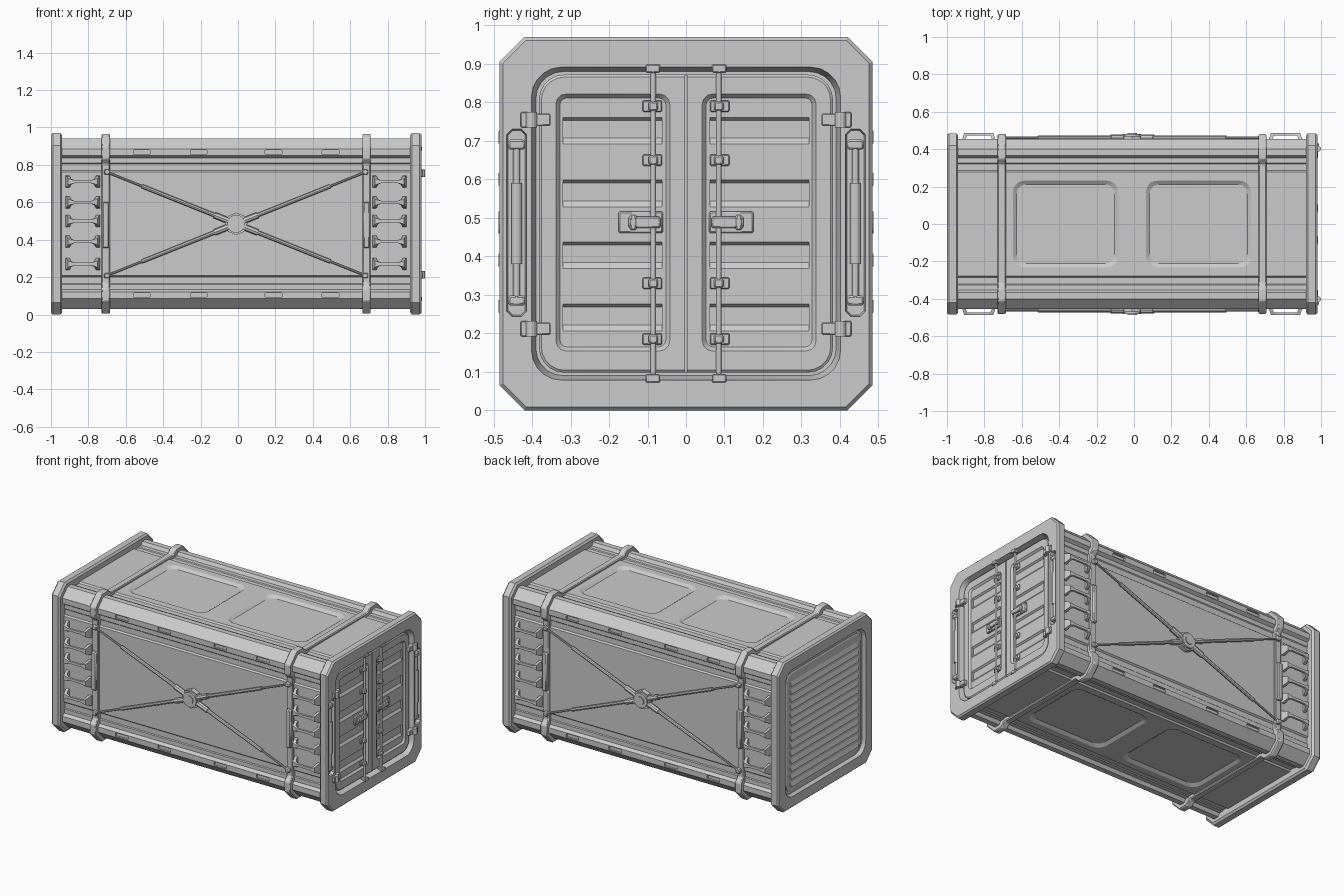
import bpy, bmesh, math
from mathutils import Vector

if "Cube" in bpy.data.objects:
    bpy.data.objects.remove(bpy.data.objects["Cube"])

CX, CZ = -0.01, 0.485          # centre of the container shell
AX = {'X': lambda u, v, w: (w, u, v), 'Y': lambda u, v, w: (u, w, v), 'Z': lambda u, v, w: (u, v, w)}


def finish(name, bm, bevel=0):
    bmesh.ops.recalc_face_normals(bm, faces=bm.faces)
    me = bpy.data.meshes.new(name)
    bm.to_mesh(me)
    bm.free()
    ob = bpy.data.objects.new(name, me)
    bpy.context.collection.objects.link(ob)
    if bevel:
        m = ob.modifiers.new('bevel', 'BEVEL')
        m.width, m.segments, m.limit_method = bevel, 1, 'ANGLE'
    return ob


def loft(name, loops, bevel=0):
    bm = bmesh.new()
    rings = [[bm.verts.new(p) for p in lp] for lp in loops]
    n = len(rings[0])
    for a, b in zip(rings, rings[1:]):
        for i in range(n):
            bm.faces.new((a[i], a[(i + 1) % n], b[(i + 1) % n], b[i]))
    bm.faces.new(rings[0])
    bm.faces.new(rings[-1])
    return finish(name, bm, bevel)


def prism(name, axis, *stations, bevel=0):
    """Stations are (outline, position along axis)."""
    return loft(name, [[AX[axis](u, v, w) for u, v in pts] for pts, w in stations], bevel)


def box(name, x, y, z, bevel=0):
    pts = [(y[0], z[0]), (y[1], z[0]), (y[1], z[1]), (y[0], z[1])]
    return prism(name, 'X', (pts, x[0]), (pts, x[1]), bevel=bevel)


def tube(name, p, q, r, n=12):
    p, q = Vector(p), Vector(q)
    d = q - p
    bm = bmesh.new()
    bmesh.ops.create_cone(bm, cap_ends=True, segments=n, radius1=r, radius2=r, depth=d.length)
    M = d.to_track_quat('Z', 'Y').to_matrix().to_4x4()
    M.translation = (p + q) / 2
    bmesh.ops.transform(bm, matrix=M, verts=bm.verts)
    return finish(name, bm)


def rrect(cx, cy, hw, hh, r, n=5):
    pts = []
    for k, (sx, sy) in enumerate([(1, 1), (-1, 1), (-1, -1), (1, -1)]):
        for i in range(n + 1):
            a = math.pi / 2 * (k + i / n)
            pts.append((cx + sx * (hw - r) + r * math.cos(a), cy + sy * (hh - r) + r * math.sin(a)))
    return pts


def four_sided(half):
    """Half of the top edge, repeated around all four sides."""
    top = half[::-1] + [(-a, b) for a, b in half]
    out = []
    for k in range(4):
        c, s = [(1, 0), (0, 1), (-1, 0), (0, -1)][k]
        out += [(a * c - b * s, a * s + b * c + CZ) for a, b in top]
    return out


def cut(ob, cutters):
    for c in cutters:
        c.hide_render = True
        m = ob.modifiers.new('cut', 'BOOLEAN')
        m.operation, m.object, m.solver = 'DIFFERENCE', c, 'EXACT'
        with bpy.context.temp_override(object=ob, active_object=ob):
            bpy.ops.object.modifier_apply(modifier=m.name)
        bpy.data.objects.remove(c)


# shell with stepped corner rails
prof = four_sided([(.277, .44), (.285, .43), (.32, .43), (.325, .435), (.352, .435), (.365, .455), (.40, .455)])
body = prism('container_body', 'X', (prof, -0.95), (prof, 0.93))
cuts = []
for s in (-1, 1):
    for sz in (-1, 1):           # recessed top and bottom panels
        c = CX + s * .355
        cuts.append(prism('panel_cutter', 'Z', (rrect(c, 0, .262, .212, .05), CZ + sz * .426),
                          (rrect(c, 0, .282, .232, .06), CZ + sz * .4405)))
        for d in (-.505, -.2, .2, .505):   # slots along the rails
            pts = rrect(CX + d, CZ + sz * .382, .045, .012, .004, 1)
            cuts.append(prism('slot_cutter', 'Y', (pts, s * .443), (pts, s * .47)))
cut(body, cuts)

# octagonal end frames
o1, o2, o3 = (four_sided([(a, b)]) for a, b in [(.413, .473), (.42, .485), (.416, .476)])
left = prism('left_end_frame', 'X', (o1, -.94), (o2, -.95), (o2, -.99), (o3, -1))
right = prism('right_end_frame', 'X', (o1, .92), (o2, .93), (o2, .97), (o3, .98))
cut(left, [prism('recess_cutter', 'X', (rrect(0, CZ, .40, .40, .07), -.98), (rrect(0, CZ, .412, .412, .075), -1.001))])
cut(right, [prism('recess_cutter', 'X', (rrect(0, CZ, .39, .395, .07), .935), (rrect(0, CZ, .402, .407, .078), .981))]
    + [prism('pocket_cutter', 'X', (rrect(s * .44, .487, .022, .24, .012, 1), .957),
             (rrect(s * .44, .487, .026, .244, .014, 1), .981)) for s in (-1, 1)])

# louvred left end
prism('left_end_panel', 'X', (rrect(0, CZ, .385, .385, .06), -.975), (rrect(0, CZ, .385, .385, .06), -.984),
      (rrect(0, CZ, .378, .378, .056), -.988))
for i in range(14):
    z = .15 + i * .05
    w = [(-.985, z - .014), (-.998, z - .014), (-.985, z + .022)]
    prism('louvre', 'Y', (w, -.345), (w, .345))

# double doors with recessed panels and sloped grooves
dr = rrect(0, CZ, .382, .387, .065)
dr2 = rrect(0, CZ, .376, .381, .061)
doors = prism('double_doors', 'X', (dr, .93), (dr, .958), (dr2, .963))
cuts = [box('seam_cutter', (.945, .97), (-.003, .003), (0, 1))]
for s in (-1, 1):
    y = s * .19
    cuts.append(prism('door_panel_cutter', 'X', (rrect(y, .488, .138, .324, .02, 3), .951),
                      (rrect(y, .488, .149, .335, .028, 3), .964)))
    for t in (.765, .602, .442, .280):
        w = [(.957, t), (.94, t - .012), (.94, t - .058), (.957, t - .082)]
        cuts.append(prism('groove_cutter', 'Y', (w, s * .063), (w, s * .32)))
cut(doors, cuts)

for s in (-1, 1):
    def ys(a, b):
        return sorted((s * a, s * b))
    # locking rods, guides and latches
    tube('lock_rod', (.967, s * .085, .08), (.967, s * .085, .892), .007)
    for z in (.083, .888):
        box('rod_keeper', (.95, .985), ys(.067, .105), (z - .011, z + .011), .003)
    for z in (.79, .65, .33, .185):
        box('rod_guide_plate', (.948, .96), ys(.062, .113), (z - .015, z + .015), .003)
        box('rod_guide', (.955, .977), ys(.073, .097), (z - .012, z + .012), .004)
    box('latch_plate', (.948, .965), ys(.06, .175), (.46, .517), .004)
    box('latch_handle', (.962, .979), ys(.066, .15), (.473, .503), .004)
    box('latch_grip', (.962, .981), ys(.128, .146), (.468, .508), .004)
    # hinges
    for z in (.755, .212):
        box('hinge_leaf', (.95, .984), ys(.352, .425), (z - .016, z + .016), .003)
        tube('hinge_pin', (.985, s * .402, z - .02), (.985, s * .402, z + .02), .015)
        box('hinge_clip', (.97, .99), ys(.412, .43), (z - .02, z + .02), .003)
    # end grab bars
    tube('grab_bar', (.967, s * .44, .28), (.967, s * .44, .70), .009)
    tube('grab_bar_grip', (.967, s * .44, .38), (.967, s * .44, .59), .014)
    for z in (.285, .69):
        box('grab_bar_mount', (.95, .978), ys(.418, .462), (z - .013, z + .013), .005)

# straps around the shell
strap = four_sided([(.318, .453), (.348, .48), (.412, .48)])
for sx in (-1, 1):
    x = CX + sx * .697
    prism('strap', 'X', (strap, x - .022), (strap, x + .022), bevel=.005)
    for sy in (-1, 1):
        box('strap_buckle', (x - .018, x + .018), sorted((sy * .44, sy * .472)), (.355, .602), .006)

# side cross bracing, hub and ladder rungs
for sy in (-1, 1):
    def pt(sx, sz, t, y=.461):
        return (CX + sx * .68 * t, sy * y, CZ + sz * .272 * t)
    for sx in (-1, 1):
        for sz in (-1, 1):
            tube('brace_rod', pt(sx, sz, .02), pt(sx, sz, 1), .006, 8)
            tube('brace_sleeve', pt(sx, sz, .08), pt(sx, sz, .74), .011, 8)
            tube('brace_socket', pt(sx, sz, .05), pt(sx, sz, .17), .017, 8)
            x, z = CX + sx * .69, CZ + sz * .277
            box('brace_anchor', (x - .016, x + .016), sorted((sy * .44, sy * .474)), (z - .014, z + .014), .005)
        for z in (.27, .39, .5, .6, .71):
            c = CX + sx * .82
            half = [(.094, .425, .072, .425, .034), (.088, .455, .070, .455, .030),
                    (.078, .487, .062, .474, .016), (.045, .487, .045, .474, .008)]
            st = [(-a, b, -d, e, h) for a, b, d, e, h in half] + half[::-1]
            loft('ladder_rung', [[(c + a, sy * b, z - h), (c + a, sy * b, z + h),
                                  (c + d, sy * e, z + h), (c + d, sy * e, z - h)] for a, b, d, e, h in st])
    for nm, r, y0, y1, n in [('hub_base', .06, .43, .470, 8), ('hub_ring', .048, .465, .482, 24),
                             ('hub_cap', .026, .475, .487, 24)]:
        tube(nm, (CX, sy * y0, CZ), (CX, sy * y1, CZ), r, n)

for ob in bpy.context.scene.objects:
    ob.select_set(True)
bpy.context.view_layer.objects.active = body
bpy.ops.object.shade_smooth_by_angle(angle=math.radians(25))
